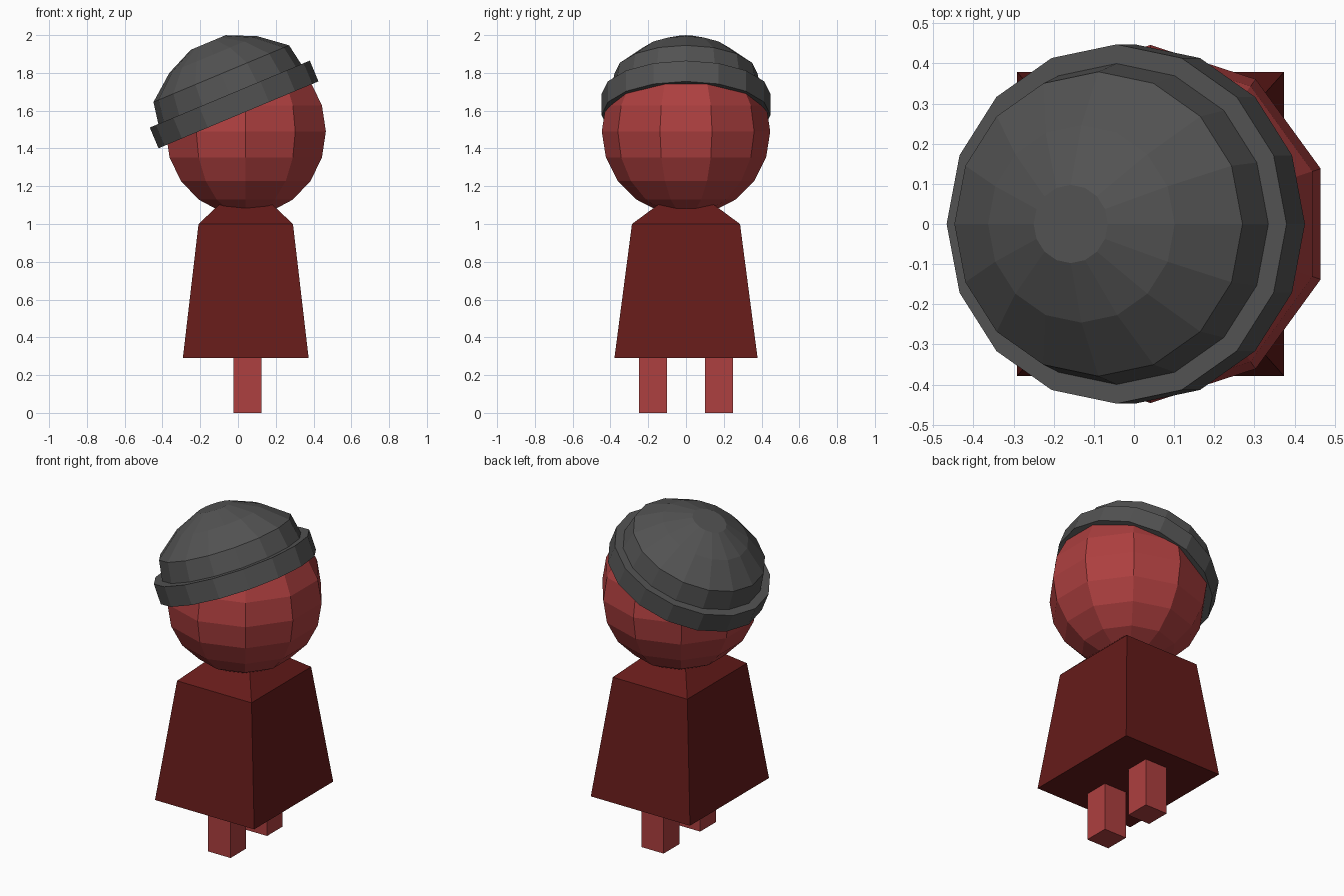
import bpy, bmesh
from math import sin, cos, radians, pi
from mathutils import Matrix

if "Cube" in bpy.data.objects:
    bpy.data.objects.remove(bpy.data.objects["Cube"])


def material(name, rgb):
    m = bpy.data.materials.new(name)
    m.diffuse_color = (*rgb, 1)
    m.use_nodes = True
    m.node_tree.nodes["Principled BSDF"].inputs["Base Color"].default_value = m.diffuse_color
    return m


RED = material("red", (0.42, 0.05, 0.05))
DARK_RED = material("dark_red", (0.13, 0.011, 0.01))
CHARCOAL = material("charcoal", (0.085, 0.085, 0.085))


def loft(name, rings, mat, matrix=Matrix()):
    """Skin a stack of equal rings and cap both ends."""
    bm = bmesh.new()
    loops = [[bm.verts.new(p) for p in ring] for ring in rings]
    n = len(loops[0])
    for a, b in zip(loops, loops[1:]):
        for i in range(n):
            j = (i + 1) % n
            bm.faces.new((a[i], a[j], b[j], b[i]))
    bm.faces.new(loops[0][::-1])
    bm.faces.new(loops[-1])
    bm.transform(matrix)
    bmesh.ops.recalc_face_normals(bm, faces=bm.faces)
    mesh = bpy.data.meshes.new(name)
    bm.to_mesh(mesh)
    bm.free()
    mesh.materials.append(mat)
    obj = bpy.data.objects.new(name, mesh)
    bpy.context.collection.objects.link(obj)
    return obj


def circle(n, r, z, phase=0.0, sy=1.0):
    return [(r * cos(phase + 2 * pi * i / n), sy * r * sin(phase + 2 * pi * i / n), z)
            for i in range(n)]


def rect(hx, hy, z):
    return [(-hx, -hy, z), (hx, -hy, z), (hx, hy, z), (-hx, hy, z)]


CX = 0.041  # body axis

# Legs
for side, y in (("front", -0.175), ("back", 0.175)):
    loft(f"{side}_leg", [rect(0.075, 0.075, 0), rect(0.075, 0.075, 0.30)],
         RED, Matrix.Translation((0.05, y, 0)))

# Tapered body with sloping shoulders running into the head
loft("body", [rect(0.333, 0.379, 0.29), rect(0.25, 0.286, 1.0), rect(0.112, 0.11, 1.13)],
     DARK_RED, Matrix.Translation((CX, 0, 0)))

# Head: ten-sided faceted ball
R = 0.446
bm = bmesh.new()
head_rings = [circle(10, R * cos(radians(a)), R * sin(radians(a)), radians(18))
              for a in range(-72, 73, 18)]
bm.free()
head_rings.insert(0, circle(10, 0.002, -R, radians(18)))
head_rings.append(circle(10, 0.002, R, radians(18)))
loft("head", head_rings, RED, Matrix.Translation((CX, 0, 1.49)))

# Tilted hat: brim band and sixteen-sided dome
tilt = Matrix.Translation((0.0025, 0, 1.578)) @ Matrix.Rotation(radians(-22.7), 4, 'Y')
SY = 0.975
loft("hat_band", [circle(16, 0.459, z, sy=SY) for z in (0, 0.119)], CHARCOAL, tilt)
dome = [(0.412, 0.09), (0.41, 0.119), (0.389, 0.236), (0.252, 0.346), (0.1, 0.415)]
loft("hat_dome", [circle(16, r, z, sy=SY) for r, z in dome], CHARCOAL, tilt)
